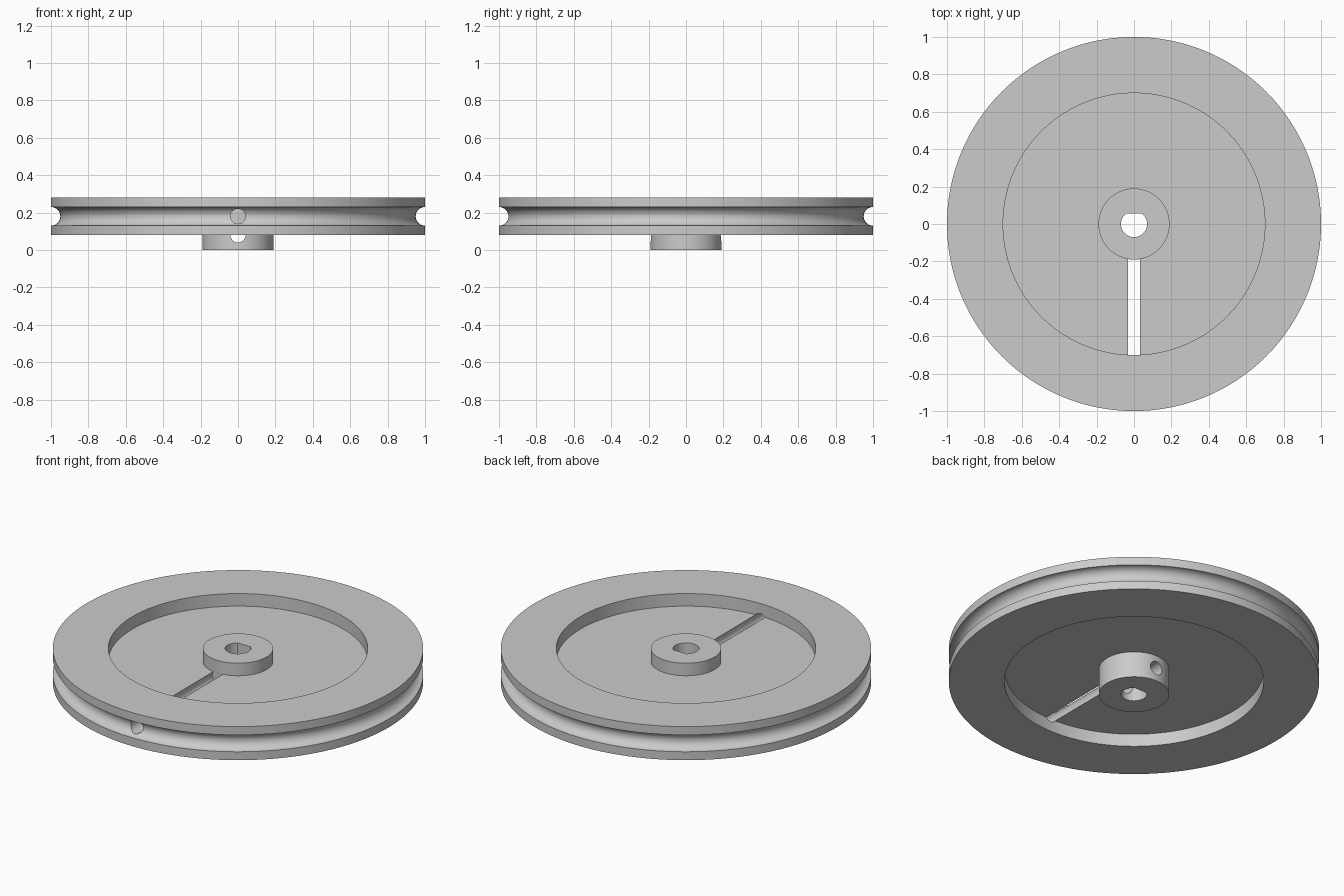
import bpy, bmesh, math
from mathutils import Matrix, Vector

if "Cube" in bpy.data.objects:
    bpy.data.objects.remove(bpy.data.objects["Cube"])

SEG = 192
MID = 0.18            # height of the groove and web centre

grey = bpy.data.materials.new("light grey")
grey.diffuse_color = (0.6, 0.6, 0.6, 1)
grey.use_nodes = True
grey.node_tree.nodes["Principled BSDF"].inputs["Base Color"].default_value = grey.diffuse_color


def make_object(name, bm):
    bmesh.ops.recalc_face_normals(bm, faces=bm.faces)
    mesh = bpy.data.meshes.new(name)
    bm.to_mesh(mesh)
    bm.free()
    mesh.materials.append(grey)
    obj = bpy.data.objects.new(name, mesh)
    bpy.context.collection.objects.link(obj)
    return obj


def lathe(name, profile):
    bm = bmesh.new()
    verts = [bm.verts.new((r, 0, z)) for r, z in profile]
    edges = [bm.edges.new(p) for p in zip(verts, verts[1:])]
    bmesh.ops.spin(bm, geom=verts + edges, cent=(0, 0, 0), axis=(0, 0, 1),
                   angle=2 * math.pi, steps=SEG, use_duplicate=False)
    bmesh.ops.remove_doubles(bm, verts=bm.verts, dist=1e-5)
    return make_object(name, bm)


def prism(name, outline, depth, matrix):
    """Extrude a 2D outline along local z, then place it."""
    bm = bmesh.new()
    face = bm.faces.new([bm.verts.new((x, y, 0)) for x, y in outline])
    out = bmesh.ops.extrude_face_region(bm, geom=[face])
    moved = [v for v in out["geom"] if isinstance(v, bmesh.types.BMVert)]
    bmesh.ops.translate(bm, verts=moved, vec=Vector((0, 0, depth)))
    bmesh.ops.transform(bm, matrix=matrix, verts=bm.verts)
    return make_object(name, bm)


def circle(r, n):
    return [(r * math.cos(2 * math.pi * i / n), r * math.sin(2 * math.pi * i / n))
            for i in range(n)]


def cut(target, cutter):
    mod = target.modifiers.new("cut", 'BOOLEAN')
    mod.operation, mod.solver, mod.object = 'DIFFERENCE', 'EXACT', cutter
    bpy.context.view_layer.objects.active = target
    bpy.ops.object.modifier_apply(modifier=mod.name)
    bpy.data.objects.remove(cutter)


# Wheel: hub, recessed web and rim with a round rope groove, as one lathe
groove = [(1 - 0.05 * math.sin(a), MID - 0.05 * math.cos(a))
          for a in (math.pi * i / 16 for i in range(17))]
wheel = lathe("pulley_wheel",
              [(0, 0), (0.19, 0), (0.19, 0.155), (0.7, 0.155), (0.7, 0.08), (1, 0.08)]
              + groove
              + [(1, 0.28), (0.7, 0.28), (0.7, 0.205), (0.19, 0.205), (0.19, 0.28), (0, 0.28)])

# D-shaped shaft bore, flat on the back side
flat = math.asin(0.055 / 0.07)
start, sweep = math.pi - flat, math.pi + 2 * flat
d_outline = [(0.07 * math.cos(start + sweep * i / 48), 0.07 * math.sin(start + sweep * i / 48))
             for i in range(49)]
cut(wheel, prism("bore_cutter", d_outline, 0.6, Matrix.Translation((0, 0, -0.15))))

# Set-screw hole right through the lower hub, front to back
to_front = Matrix.Rotation(math.pi / 2, 4, 'X')
cut(wheel, prism("screw_cutter", circle(0.04, 32), 0.6,
                 Matrix.Translation((0, 0.3, 0.08)) @ to_front))

# Rope hole from the groove through rim and web, stopping at the hub
rope = prism("rope_cutter", circle(0.04, 32), 1.0,
             Matrix.Translation((0, -0.12, MID)) @ to_front)
cut(rope, prism("hub_keeper", circle(0.1905, SEG), 0.6, Matrix.Translation((0, 0, -0.1))))
cut(wheel, rope)

# Smooth round walls, sharp edges kept
bpy.ops.object.select_all(action='DESELECT')
wheel.select_set(True)
bpy.context.view_layer.objects.active = wheel
bpy.ops.object.shade_smooth_by_angle(angle=math.radians(30))
